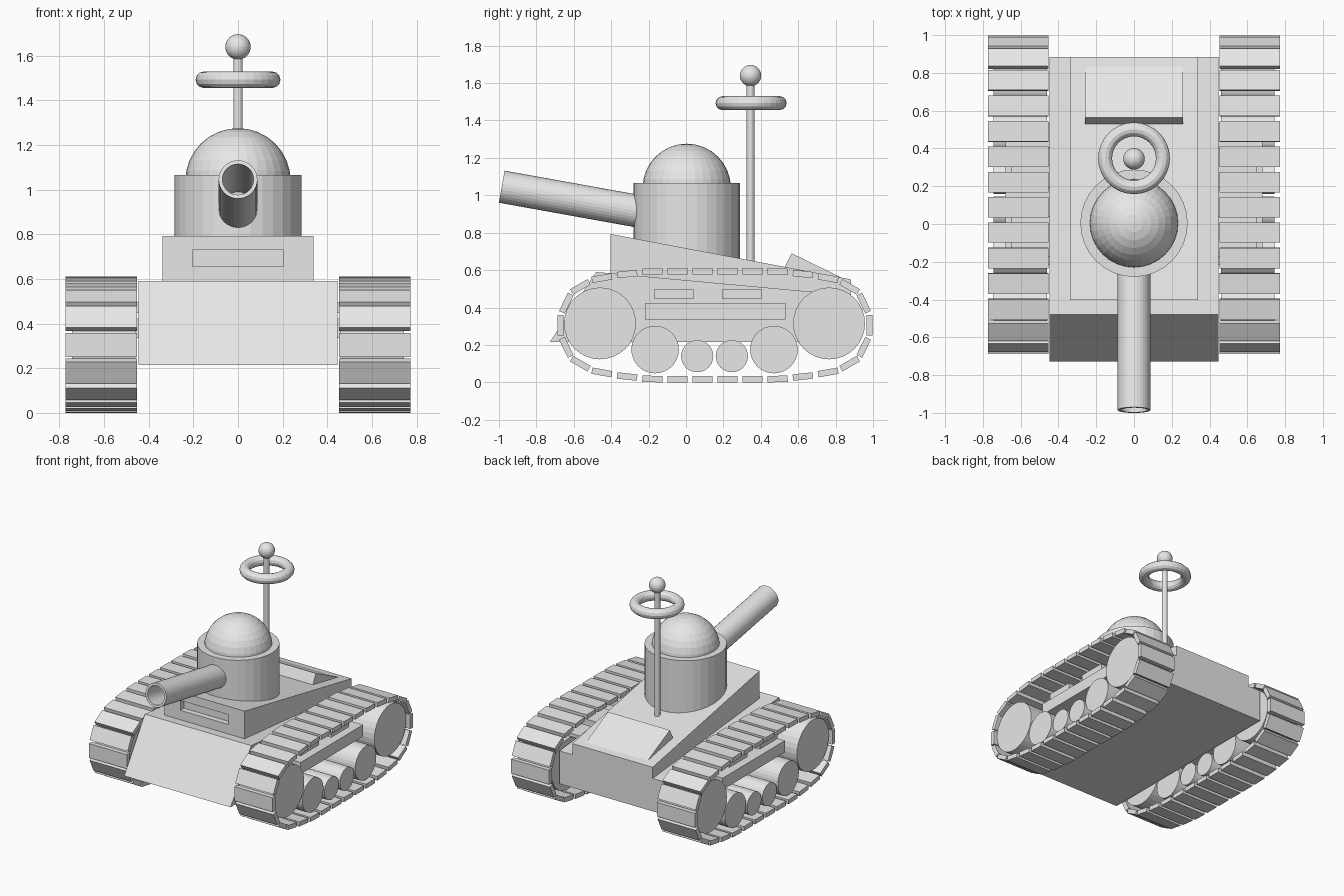
import bpy, bmesh, math
from mathutils import Vector, Matrix

if "Cube" in bpy.data.objects:
    bpy.data.objects.remove(bpy.data.objects["Cube"])

grey = bpy.data.materials.new("light_grey")
grey.diffuse_color = (0.8, 0.8, 0.8, 1)
grey.use_nodes = True
grey.node_tree.nodes["Principled BSDF"].inputs["Base Color"].default_value = grey.diffuse_color


def finish(name, bm):
    bmesh.ops.recalc_face_normals(bm, faces=bm.faces)
    me = bpy.data.meshes.new(name)
    bm.to_mesh(me)
    bm.free()
    me.materials.append(grey)
    ob = bpy.data.objects.new(name, me)
    bpy.context.collection.objects.link(ob)
    return ob


def prism(name, x0, x1, profile):
    """Side profile of (y, z) points extruded along x."""
    bm = bmesh.new()
    a = [bm.verts.new((x0, y, z)) for y, z in profile]
    b = [bm.verts.new((x1, y, z)) for y, z in profile]
    bm.faces.new(a)
    bm.faces.new(b)
    n = len(a)
    for i in range(n):
        j = (i + 1) % n
        bm.faces.new((a[i], a[j], b[j], b[i]))
    return finish(name, bm)


def block(name, x0, x1, y0, y1, z0, z1):
    return prism(name, x0, x1, [(y0, z0), (y1, z0), (y1, z1), (y0, z1)])


def lathe(name, origin, axis, profile, n=32):
    """(radius, height) profile turned around an axis, ends capped."""
    bm = bmesh.new()
    m = Matrix.Translation(origin) @ Vector(axis).to_track_quat('Z', 'Y').to_matrix().to_4x4()
    rings = []
    for r, h in profile:
        rings.append([bm.verts.new(m @ Vector((r * math.cos(math.tau * i / n),
                                               r * math.sin(math.tau * i / n), h)))
                      for i in range(n)])
    for a, b in zip(rings, rings[1:]):
        for i in range(n):
            j = (i + 1) % n
            bm.faces.new((a[i], a[j], b[j], b[i]))
    bm.faces.new(rings[0])
    bm.faces.new(rings[-1])
    return finish(name, bm)


def ball(name, centre, r):
    bm = bmesh.new()
    bmesh.ops.create_uvsphere(bm, u_segments=32, v_segments=16, radius=r,
                              matrix=Matrix.Translation(centre))
    return finish(name, bm)


# Hull with sloped nose and gently falling deck
prism("hull", -0.447, 0.447,
      [(-0.728, 0.215), (0.883, 0.215), (0.883, 0.465), (-0.48, 0.59)])

# Upper deck with recessed vision slot
deck = prism("upper_deck", -0.338, 0.338,
             [(-0.403, 0.56), (0.883, 0.44), (0.883, 0.55), (-0.403, 0.793)])
cutter = block("slot_cutter", -0.203, 0.203, -0.5, -0.36, 0.655, 0.73)
cutter.hide_render = True
mod = deck.modifiers.new("slot", 'BOOLEAN')
mod.operation = 'DIFFERENCE'
mod.solver = 'EXACT'
mod.object = cutter
bpy.context.view_layer.objects.active = deck
bpy.ops.object.modifier_apply(modifier=mod.name)
bpy.data.objects.remove(cutter)

# Rear engine hatch wedge
prism("rear_hatch", -0.26, 0.26, [(0.525, 0.61), (0.565, 0.69), (0.837, 0.557), (0.82, 0.55)])

# Turret, dome and hollow barrel
lathe("turret", (0, 0.004, 0), (0, 0, 1), [(0.284, 0.58), (0.284, 1.066)])
ball("turret_dome", (0, 0.004, 1.04), 0.236)
t = math.radians(10.2)
lathe("barrel", (0, -0.985, 1.046), (0, math.cos(t), -math.sin(t)),
      [(0.07, 0.75), (0.07, 0), (0.087, 0), (0.087, 0.8)])

# Antenna pole, ring and ball
lathe("antenna_pole", (0, 0.345, 0), (0, 0, 1), [(0.021, 0.6), (0.021, 1.62)], 16)
ball("antenna_ball", (0, 0.345, 1.64), 0.057)
bm = bmesh.new()
N, M = 32, 12
grid = [[bm.verts.new(((0.153 + 0.037 * math.cos(math.tau * j / M)) * math.cos(math.tau * i / N),
                       0.348 + (0.153 + 0.037 * math.cos(math.tau * j / M)) * math.sin(math.tau * i / N),
                       1.493 + 0.037 * math.sin(math.tau * j / M)))
         for j in range(M)] for i in range(N)]
for i in range(N):
    for j in range(M):
        k, l = (i + 1) % N, (j + 1) % M
        bm.faces.new((grid[i][j], grid[k][j], grid[k][l], grid[i][l]))
finish("antenna_ring", bm)

# Running gear on both sides
WHEELS = [("front_wheel", -0.46, 0.315, 0.192), ("rear_wheel", 0.765, 0.315, 0.192),
          ("road_wheel_1", -0.165, 0.175, 0.127), ("road_wheel_2", 0.06, 0.14, 0.086),
          ("road_wheel_3", 0.245, 0.14, 0.086), ("road_wheel_4", 0.47, 0.175, 0.127)]
# One quarter of the track loop: offset y, offset z, slope in degrees
PLATES = [(0.067, 0.288, 0), (0.2, 0.288, 0), (0.335, 0.287, 2), (0.47, 0.274, 6),
          (0.605, 0.252, 10), (0.72, 0.205, 30), (0.795, 0.118, 64), (0.826, 0, 90)]
for side, s in (("right", 1), ("left", -1)):
    for name, y, z, r in WHEELS:
        lathe(f"{side}_{name}", (0, y, z), (s, 0, 0), [(r, 0.46), (r, 0.745)])
    block(f"{side}_side_bar", s * 0.44, s * 0.68, -0.218, 0.532, 0.335, 0.424)
    block(f"{side}_front_bracket", s * 0.44, s * 0.65, -0.172, 0.042, 0.448, 0.495)
    block(f"{side}_rear_bracket", s * 0.44, s * 0.65, 0.192, 0.407, 0.448, 0.495)
    # Track plates mirrored around the loop centre
    bm = bmesh.new()
    for y, z, a in PLATES:
        for sy in (1, -1):
            for sz in ((1, -1) if z else (1,)):
                m = (Matrix.Translation((s * 0.613, 0.155 + sy * y, 0.305 + sz * z))
                     @ Matrix.Rotation(math.radians(-a * sy * sz), 4, 'X')
                     @ Matrix.Diagonal((0.32, 0.108, 0.034, 1)))
                bmesh.ops.create_cube(bm, size=1, matrix=m)
    finish(f"{side}_track", bm)
